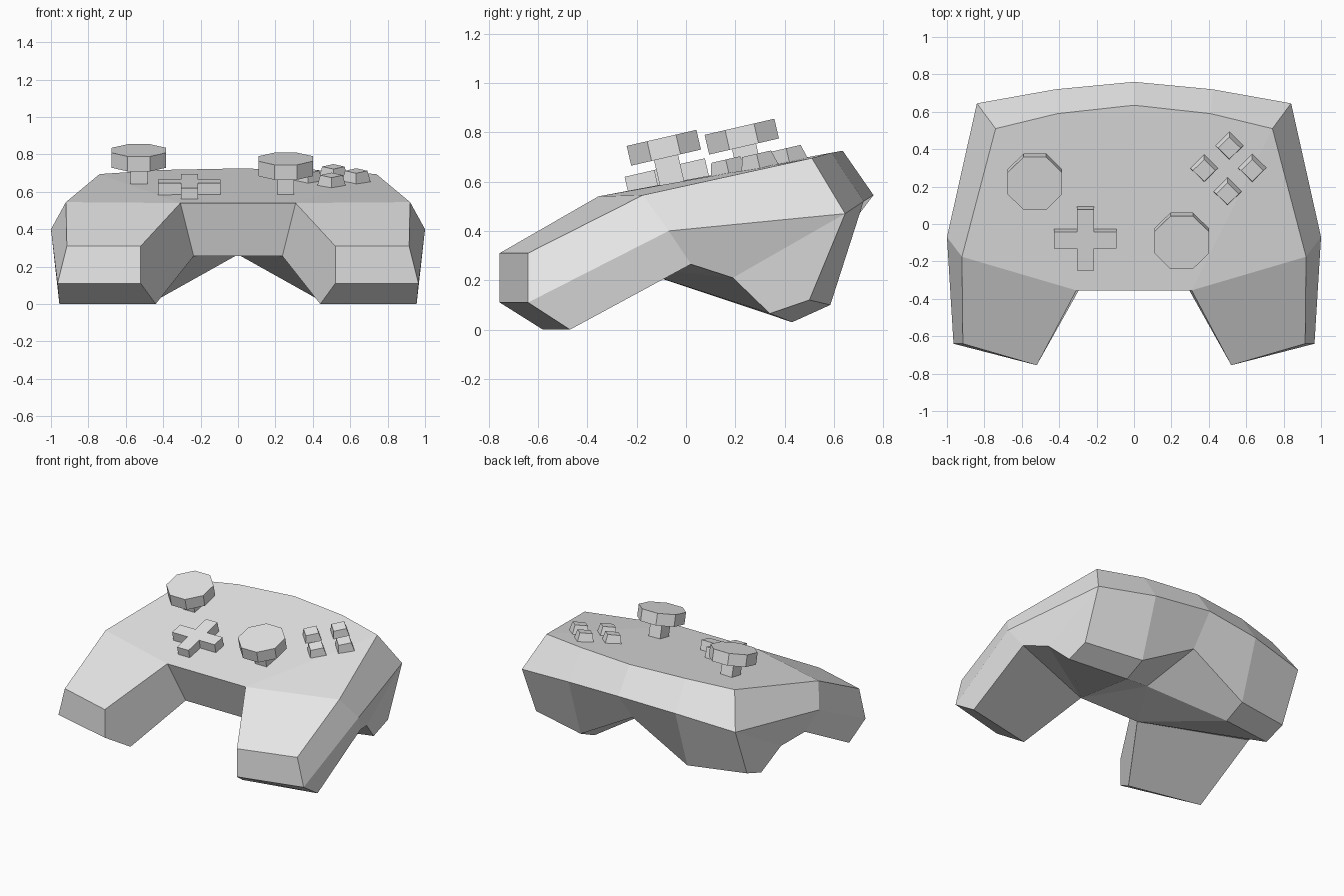
import bpy, bmesh, math
from mathutils import Matrix, Vector

start = bpy.data.objects.get("Cube")
if start:
    bpy.data.objects.remove(start, do_unlink=True)

# One plain grey for everything
grey = bpy.data.materials.new("light_grey")
grey.use_nodes = True
grey.diffuse_color = (0.8, 0.8, 0.8, 1)
grey.node_tree.nodes["Principled BSDF"].inputs["Base Color"].default_value = (0.8, 0.8, 0.8, 1)


def add_object(name, bm, matrix=Matrix()):
    bmesh.ops.recalc_face_normals(bm, faces=bm.faces)
    mesh = bpy.data.meshes.new(name)
    bm.to_mesh(mesh)
    bm.free()
    mesh.materials.append(grey)
    obj = bpy.data.objects.new(name, mesh)
    obj.matrix_world = matrix
    bpy.context.collection.objects.link(obj)
    return obj


# Corner points of the left half of the shell
points = {
    "deck_back_mid": (0, .635, .725), "deck_back": (.41, .59, .717),
    "deck_corner": (.74, .51, .695), "deck_side": (.92, -.175, .545),
    "deck_front": (.308, -.355, .54), "deck_front_mid": (0, -.355, .54),
    "grip_top_out": (.915, -.64, .31), "grip_top_in": (.52, -.755, .31),
    "grip_low_out": (.965, -.64, .11), "grip_low_in": (.52, -.755, .11),
    "grip_base_out": (.955, -.47, 0), "grip_base_in": (.44, -.58, 0),
    "side_wide": (1, -.07, .4), "rear_corner": (.84, .645, .47),
    "rear": (.42, .72, .52), "rear_mid": (0, .76, .545),
    "hump_out": (.83, .5, .12), "hump_in": (.42, .585, .1),
    "hump_base_out": (.83, .34, .065), "hump_base_in": (.42, .43, .03),
    "arch_rear": (0, .6, .335), "arch_mid": (0, .13, .265),
    "arch_front": (.237, -.25, .257), "arch_front_mid": (0, -.25, .257),
    "side_low": (.95, .02, .265), "side_notch": (.88, .19, .21),
}
faces = [
    # deck
    "deck_back_mid deck_back deck_corner deck_front deck_front_mid",
    "deck_corner deck_side deck_front",
    # grip
    "deck_side grip_top_out grip_top_in deck_front",
    "grip_top_in grip_top_out grip_low_out grip_low_in",
    "grip_low_in grip_low_out grip_base_out grip_base_in",
    "deck_side side_wide grip_low_out grip_top_out",
    "side_wide side_low grip_base_out grip_low_out",
    "side_low arch_front grip_base_in grip_base_out",
    "deck_front arch_front grip_base_in grip_low_in grip_top_in",
    # side and rear
    "deck_corner deck_side side_wide rear_corner",
    "side_wide rear_corner side_notch side_low",
    "deck_back_mid deck_back rear rear_mid",
    "deck_back deck_corner rear_corner rear",
    # rear hump
    "rear_corner hump_out hump_base_out side_notch",
    "rear_corner rear hump_in hump_out",
    "rear rear_mid arch_rear hump_in",
    "hump_out hump_in hump_base_in hump_base_out",
    "hump_in arch_rear arch_mid hump_base_in",
    # underside
    "hump_base_out hump_base_in arch_front side_notch",
    "hump_base_in arch_mid arch_front",
    "arch_front side_notch side_low",
    "deck_front deck_front_mid arch_front_mid arch_front",
    "arch_front arch_front_mid arch_mid",
]

# Shell, both halves welded along the middle
bm = bmesh.new()
for sign in (1, -1):
    verts = {n: bm.verts.new((p[0] * sign, p[1], p[2])) for n, p in points.items()}
    for face in faces:
        bm.faces.new([verts[n] for n in face.split()])
bmesh.ops.remove_doubles(bm, verts=bm.verts, dist=.001)
add_object("controller_shell", bm)

TILT = Matrix.Rotation(math.radians(13), 4, "X")


def placed(x, y, z):
    return Matrix.Translation((x, y, z)) @ TILT


def deck_height(y):
    return .54 + .187 * (y + .355)


def box(bm, size, centre=(0, 0, 0)):
    matrix = Matrix.Translation(centre) @ Matrix.Diagonal(Vector(size)).to_4x4()
    bmesh.ops.create_cube(bm, size=1, matrix=matrix)


def prism(bm, sides, low, high, depth, turn):
    bmesh.ops.create_cone(bm, cap_ends=True, segments=sides, radius1=low, radius2=high,
                          depth=depth, matrix=Matrix.Rotation(turn, 4, "Z"))


# Thumb sticks: octagonal cap on a square stem
for name, x, y, z in (("right", -.53, .226, .782), ("left", .255, -.09, .737)):
    bm = bmesh.new()
    prism(bm, 8, .157, .157, .082, math.pi / 8)
    add_object(name + "_stick_cap", bm, placed(x, y, z))
    bm = bmesh.new()
    box(bm, (.09, .1, .2), (0, 0, -.12))
    add_object(name + "_stick_stem", bm, placed(x, y, z))

# Direction pad: a cross outlined as one solid
bm = bmesh.new()
a, b = .045, .167
quarter = [(b, -a), (b, a), (a, a)]
ring = []
for i in range(4):
    turn = Matrix.Rotation(i * math.pi / 2, 3, "Z")
    ring += [bm.verts.new(turn @ Vector((x, y, -.05))) for x, y in quarter]
base = bm.faces.new(ring)
top = bmesh.ops.extrude_face_region(bm, geom=[base])["geom"]
bmesh.ops.translate(bm, vec=(0, 0, .1), verts=[v for v in top if isinstance(v, bmesh.types.BMVert)])
add_object("direction_pad", bm, placed(-.26, -.075, .608))

# Four tapered action buttons in a diamond
for name, x, y in (("back", .51, .415), ("front", .5, .17), ("inner", .375, .295), ("outer", .632, .295)):
    bm = bmesh.new()
    prism(bm, 4, .082, .06, .08, 0)
    add_object(name + "_action_button", bm, placed(x, y, deck_height(y) + .012))
